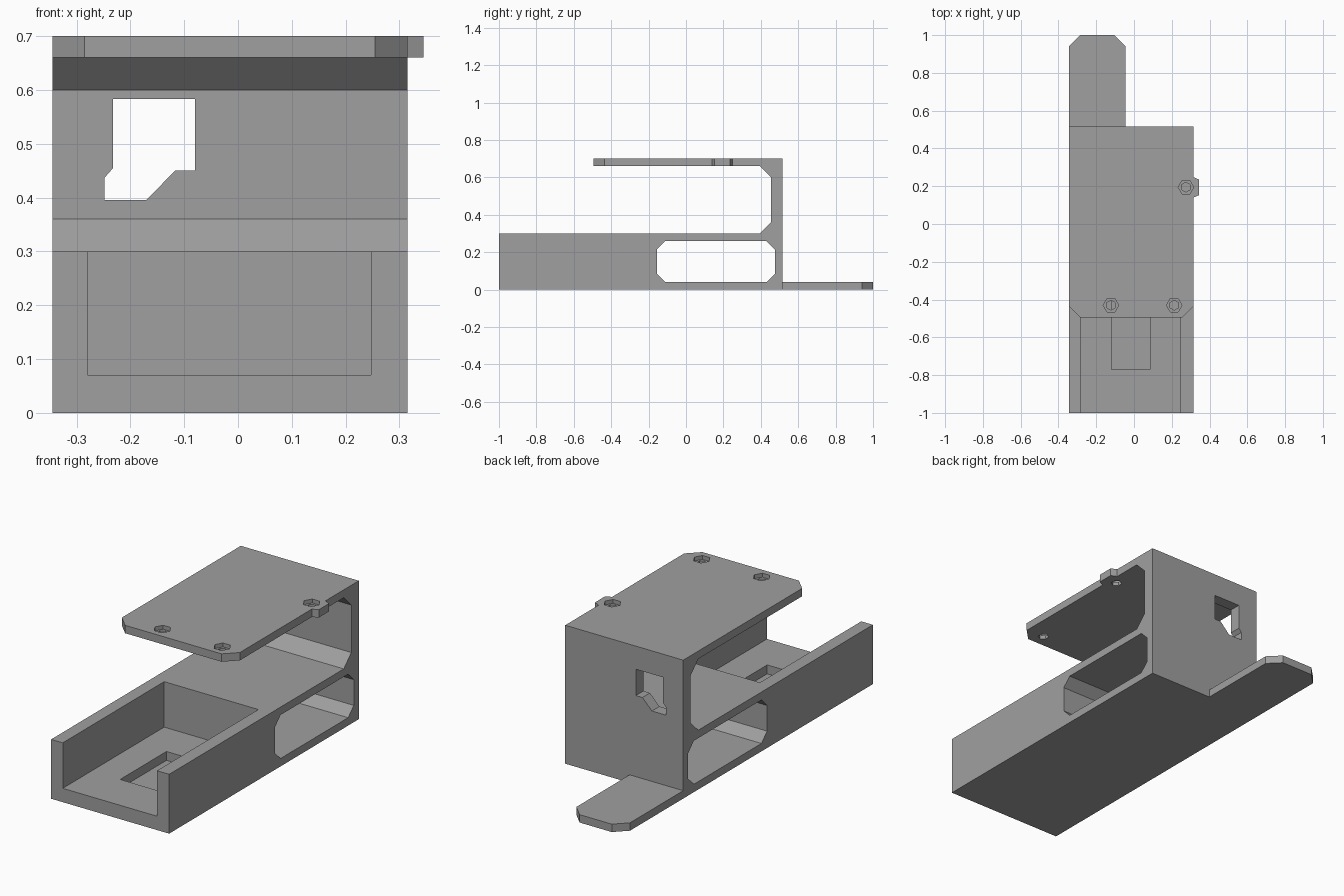
import bpy, bmesh, math

if "Cube" in bpy.data.objects:
    bpy.data.objects.remove(bpy.data.objects["Cube"])

grey = bpy.data.materials.new("plain grey")
grey.diffuse_color = (0.35, 0.35, 0.35, 1)
grey.use_nodes = True
grey.node_tree.nodes["Principled BSDF"].inputs["Base Color"].default_value = grey.diffuse_color


def prism(name, pts, axis, lo, hi):
    """Extrude a 2D outline along an axis (x: y,z  /  y: x,z  /  z: x,y)."""
    place = {"x": lambda p, d: (d, p[0], p[1]),
             "y": lambda p, d: (p[0], d, p[1]),
             "z": lambda p, d: (p[0], p[1], d)}[axis]
    bm = bmesh.new()
    a = [bm.verts.new(place(p, lo)) for p in pts]
    b = [bm.verts.new(place(p, hi)) for p in pts]
    bm.faces.new(a)
    bm.faces.new(b)
    n = len(pts)
    for i in range(n):
        j = (i + 1) % n
        bm.faces.new((a[i], a[j], b[j], b[i]))
    bmesh.ops.recalc_face_normals(bm, faces=bm.faces[:])
    me = bpy.data.meshes.new(name)
    bm.to_mesh(me)
    bm.free()
    me.materials.append(grey)
    ob = bpy.data.objects.new(name, me)
    bpy.context.collection.objects.link(ob)
    return ob


def combine(target, tool, operation):
    """Apply a boolean and remove the tool."""
    mod = target.modifiers.new(tool.name, "BOOLEAN")
    mod.operation, mod.solver, mod.object = operation, "EXACT", tool
    bpy.context.view_layer.objects.active = target
    bpy.ops.object.modifier_apply(modifier=mod.name)
    bpy.data.objects.remove(tool)


def rect(x0, x1, y0, y1):
    return [(x0, y0), (x1, y0), (x1, y1), (x0, y1)]


def ngon(cx, cy, r, turn=0):
    return [(cx + r * math.cos(math.radians(60 * i + turn)),
             cy + r * math.sin(math.radians(60 * i + turn))) for i in range(6)]


L, R = -0.345, 0.315          # left and right sides of the body
BACK, TOP = 0.515, 0.70

# Body: base block, back wall and overhanging top plate in one side profile
body = prism("bracket_body", [
    (-1, 0), (BACK, 0), (BACK, TOP), (-0.495, TOP), (-0.495, 0.66),
    (0.395, 0.66), (0.455, 0.60), (0.455, 0.36), (0.395, 0.30), (-1, 0.30)],
    "x", L, R)

# Rear tongue and small side lug
combine(body, prism("rear_tongue", [
    (L, 0.45), (-0.045, 0.45), (-0.045, 0.94), (-0.105, 1), (-0.285, 1),
    (L, 0.94)], "z", 0, 0.04), "UNION")
combine(body, prism("side_lug", [
    (0.25, 0.14), (R, 0.14), (0.345, 0.153), (0.345, 0.235), (R, 0.248),
    (0.25, 0.248)], "z", 0.66, TOP), "UNION")

# Chamfered side opening running through the base
y0, y1, z0, z1, c = -0.155, 0.475, 0.04, 0.26, 0.045
cutters = [prism("side_opening", [
    (y0 + c, z0), (y1 - c, z0), (y1, z0 + c), (y1, z1 - c),
    (y1 - c, z1), (y0 + c, z1), (y0, z1 - c), (y0, z0 + c)], "x", -0.5, 0.5)]

# Open-front tray and the shallow slot in its floor
cutters.append(prism("tray", rect(-0.28, 0.247, -1.1, -0.19), "z", 0.07, 0.4))
cutters.append(prism("floor_slot", rect(-0.12, 0.085, -0.77, -0.40), "z", 0.025, 0.2))

# Connector window in the back wall
cutters.append(prism("back_window", [
    (-0.232, 0.583), (-0.08, 0.583), (-0.08, 0.45), (-0.117, 0.45),
    (-0.17, 0.396), (-0.248, 0.396), (-0.248, 0.437), (-0.232, 0.455)],
    "y", 0.43, 0.6))

# Chamfers on the front corners of the top plate
for edge, s in ((L, 1), (R, -1)):
    cutters.append(prism("corner_chamfer", [
        (edge - s * 0.05, -0.385), (edge + s * 0.11, -0.545),
        (edge - s * 0.05, -0.545)], "z", 0.6, 0.8))

# Hexagonal nut recesses with bolt holes
for x, y in ((-0.122, -0.43), (0.213, -0.43), (0.275, 0.195)):
    cutters.append(prism("nut_recess", ngon(x, y, 0.041), "z", 0.68, 0.8))
    cutters.append(prism("bolt_hole", ngon(x, y, 0.026, 30), "z", 0.6, 0.8))

for cutter in cutters:
    combine(body, cutter, "DIFFERENCE")
